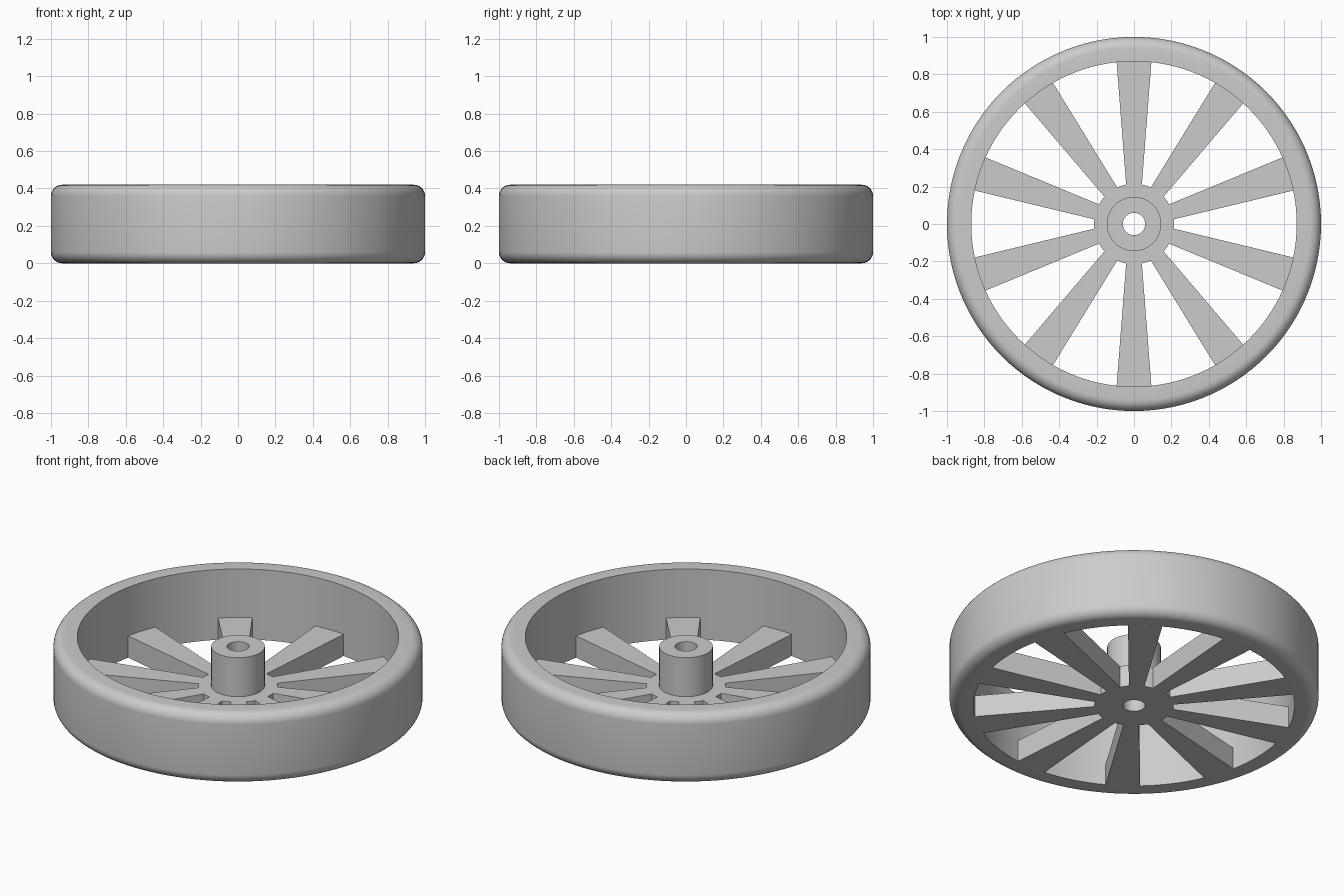
import bpy, bmesh, math
from mathutils import Matrix, Vector

cube = bpy.data.objects.get("Cube")
if cube:
    bpy.data.objects.remove(cube, do_unlink=True)

SEGMENTS = 120
HEIGHT = 0.42
RIM_INNER = 0.87
FLANGE_R, SPOKE_Z = 0.215, 0.13

# Single plain grey
grey = bpy.data.materials.new("plain_grey")
grey.use_nodes = True
colour = (0.6, 0.6, 0.6, 1)
grey.diffuse_color = colour
grey.node_tree.nodes["Principled BSDF"].inputs["Base Color"].default_value = colour


def finish(bm, name):
    bmesh.ops.recalc_face_normals(bm, faces=bm.faces)
    mesh = bpy.data.meshes.new(name)
    bm.to_mesh(mesh)
    bm.free()
    mesh.materials.append(grey)
    obj = bpy.data.objects.new(name, mesh)
    bpy.context.collection.objects.link(obj)
    bpy.ops.object.select_all(action='DESELECT')
    bpy.context.view_layer.objects.active = obj
    obj.select_set(True)
    bpy.ops.object.shade_smooth_by_angle(angle=math.radians(30))
    return obj


def lathe(name, profile):
    """Revolve a closed (radius, height) outline about the z axis."""
    bm = bmesh.new()
    rings = []
    for i in range(SEGMENTS):
        turn = Matrix.Rotation(math.tau * i / SEGMENTS, 3, 'Z')
        rings.append([bm.verts.new(turn @ Vector((r, 0, z))) for r, z in profile])
    n = len(profile)
    for i, ring in enumerate(rings):
        nxt = rings[(i + 1) % SEGMENTS]
        for j in range(n):
            k = (j + 1) % n
            bm.faces.new((ring[j], nxt[j], nxt[k], ring[k]))
    return finish(bm, name)


def corner(r, z, radius, start):
    """Quarter-round of outline points, starting at an angle in degrees."""
    angles = [math.radians(start + 90 * i / 8) for i in range(9)]
    return [(r + radius * math.cos(a), z + radius * math.sin(a)) for a in angles]


# Rim: sharp inside, rounded outer shoulders
ROUND = 0.06
lathe("rim", [(RIM_INNER, HEIGHT), (RIM_INNER, 0)]
      + corner(1 - ROUND, ROUND, ROUND, -90)
      + corner(1 - ROUND, HEIGHT - ROUND, ROUND, 0))

# Hub: flange disc and taller bored boss
BORE, BOSS, BOSS_TOP = 0.06, 0.145, 0.363
lathe("hub", [(BORE, 0), (FLANGE_R, 0), (FLANGE_R, SPOKE_Z),
              (BOSS, SPOKE_Z), (BOSS, BOSS_TOP), (BORE, BOSS_TOP)])


def arc(radius, half_width):
    """Points across a spoke end that follow the circle it meets."""
    ys = [half_width * t / 2 for t in range(-2, 3)]
    return [(math.sqrt(radius ** 2 - y ** 2), y) for y in ys]


# Spokes: tapered bars widening towards the rim
outline = arc(RIM_INNER, 0.093) + arc(FLANGE_R, 0.042)[::-1]
bm = bmesh.new()
for i in range(10):
    turn = Matrix.Rotation(math.radians(18 + 36 * i), 3, 'Z')
    base = bm.faces.new([bm.verts.new(turn @ Vector((x, y, 0))) for x, y in outline])
    top = bmesh.ops.extrude_face_region(bm, geom=[base], use_keep_orig=True)
    verts = [v for v in top["geom"] if isinstance(v, bmesh.types.BMVert)]
    bmesh.ops.translate(bm, verts=verts, vec=(0, 0, SPOKE_Z))
finish(bm, "spokes")
